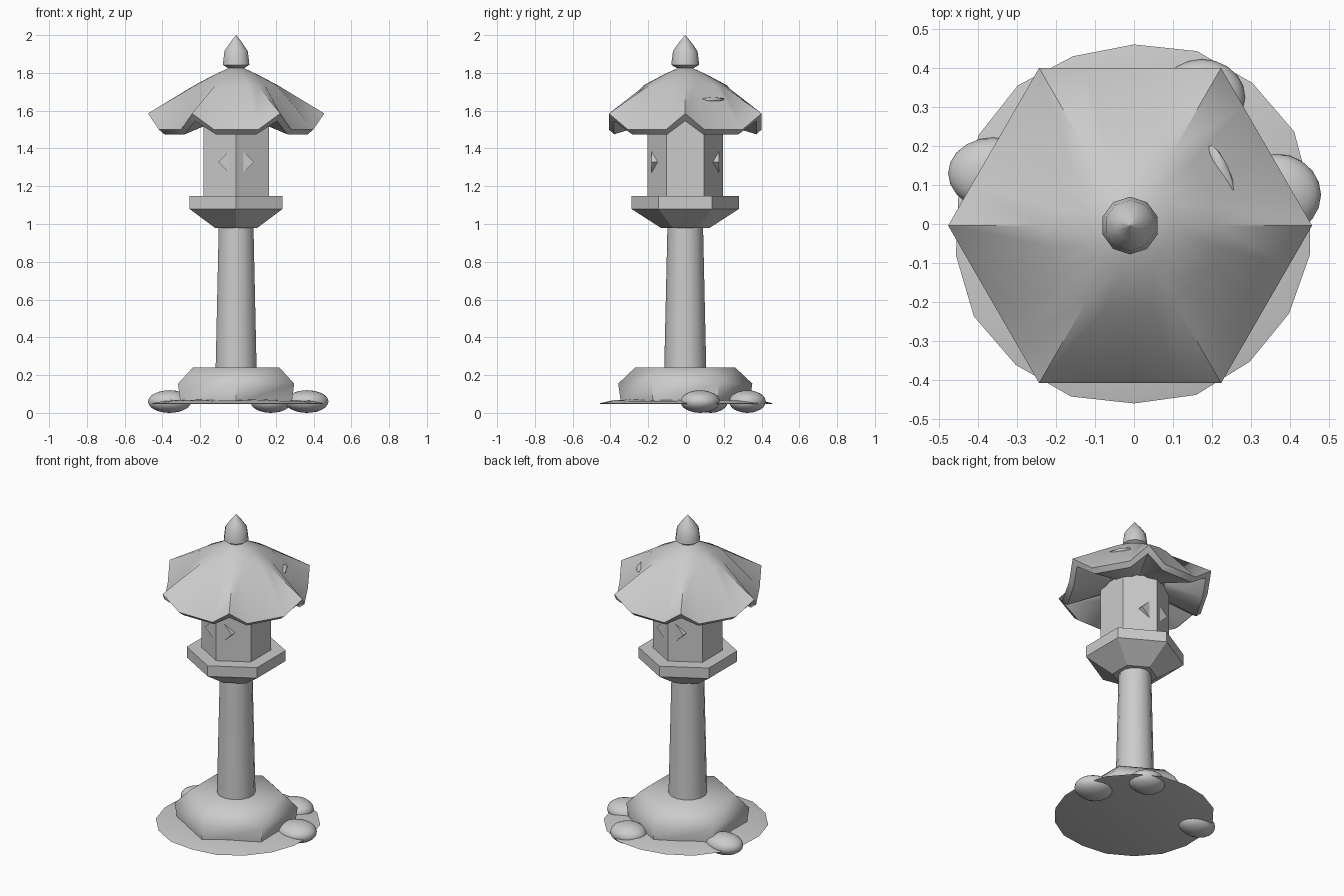
import bpy, bmesh, math, random
from mathutils import Vector

random.seed(4)
if "Cube" in bpy.data.objects:
    bpy.data.objects.remove(bpy.data.objects["Cube"])

CX, CY = -0.01, -0.004   # axis of the lantern

stone = bpy.data.materials.new("grey_stone")
stone.use_nodes = True
stone.diffuse_color = (0.6, 0.6, 0.6, 1)
stone.node_tree.nodes["Principled BSDF"].inputs["Base Color"].default_value = (0.6, 0.6, 0.6, 1)


def finish(name, bm, smooth=None, loc=(0, 0, 0)):
    bmesh.ops.recalc_face_normals(bm, faces=bm.faces)
    mesh = bpy.data.meshes.new(name)
    bm.to_mesh(mesh)
    bm.free()
    obj = bpy.data.objects.new(name, mesh)
    obj.location = loc
    bpy.context.collection.objects.link(obj)
    mesh.materials.append(stone)
    if smooth:
        bpy.ops.object.select_all(action='DESELECT')
        obj.select_set(True)
        bpy.context.view_layer.objects.active = obj
        bpy.ops.object.shade_smooth_by_angle(angle=math.radians(smooth))
    return obj


def loft(name, rings, smooth=None, loc=(CX, CY, 0)):
    """Skin a stack of equal-length rings and cap both ends."""
    bm = bmesh.new()
    loops = [[bm.verts.new(p) for p in ring] for ring in rings]
    n = len(loops[0])
    for a, b in zip(loops, loops[1:]):
        for i in range(n):
            j = (i + 1) % n
            bm.faces.new((a[i], a[j], b[j], b[i]))
    bm.faces.new(loops[0])
    bm.faces.new(loops[-1])
    return finish(name, bm, smooth, loc)


def ring(r, z, n, start=90):
    angles = [math.radians(start) + math.tau * i / n for i in range(n)]
    return [(r * math.cos(a), r * math.sin(a), z) for a in angles]


def turned(name, profile, n, smooth=None):
    return loft(name, [ring(r, z, n) for r, z in profile], smooth)


# Plinth, post, platform and lamp chamber
turned("plinth", [(0.34, 0.05), (0.355, 0.155), (0.265, 0.24)], 6, 50)
turned("post", [(0.112, 0.2), (0.094, 1.0)], 14, 40)
turned("platform", [(0.13, 0.98), (0.285, 1.08), (0.285, 1.147)], 6)
turned("lamp_chamber", [(0.2, 1.14), (0.2, 1.56)], 6)

# Diamond block whose tips show through the chamber walls
diamond = [[(0.094 * math.cos(a), y, 1.328 + 0.094 * math.sin(a))
            for a in (0, math.pi / 2, math.pi, 1.5 * math.pi)] for y in (-0.178, 0.178)]
loft("window_diamond", diamond)

# Roof: a hexagonal eave with raised corners blending into a round crown
STEPS = (0, 0.25, 0.5, 0.75)


def eave(scale, low, high):
    corners = [Vector(p) for p in ring(0.467 * scale, 0, 6, 0)]
    pts = []
    for i, c in enumerate(corners):
        for t in STEPS:
            p = c.lerp(corners[(i + 1) % 6], t)
            pts.append((p.x, p.y, high if t == 0 else low))
    return pts


def crown(r, z):
    return [(r * x / math.hypot(x, y), r * y / math.hypot(x, y), z) for x, y, _ in eave(1, 0, 0)]


loft("roof", [eave(0.4, 1.54, 1.56), eave(0.93, 1.475, 1.545), eave(1, 1.5, 1.585),
              crown(0.22, 1.735), crown(0.11, 1.793), crown(0.025, 1.832)], 35)

# Finial
turned("finial", [(0.045, 1.825), (0.074, 1.843), (0.072, 1.86), (0.065, 1.915),
                  (0.036, 1.957), (0.001, 2.0)], 10, 50)


def blob(name, loc, size, turn=0, level=3):
    bm = bmesh.new()
    bmesh.ops.create_icosphere(bm, subdivisions=level, radius=1)
    for v in bm.verts:
        v.co = Vector(c * s for c, s in zip(v.co, size))
    obj = finish(name, bm, 60, loc)
    obj.rotation_euler.z = turn
    return obj


# Chip on the roof slope
chip = blob("roof_chip", (0.222, 0.142, 1.659), (0.022, 0.075, 0.012), 0.45, 1)

# Ground patch with a ragged rim
n = 18
rim = [0.468 + random.uniform(-0.012, 0.008) for _ in range(n)]
patch = []
for k, z in ((0.97, 0.046), (1, 0.05), (0.85, 0.062), (0.4, 0.07)):
    patch.append([(x * r * k, y * r * k, z + random.uniform(0, 0.006) * (z > 0.05))
                  for (x, y, z), r in zip(ring(1, z, n), rim)])
loft("ground_patch", patch, 40, (0, 0, 0))

# Loose stones
for i, (x, y, sx, sy) in enumerate([(-0.362, 0.13, 0.115, 0.092), (0.365, 0.075, 0.115, 0.105),
                                    (0.175, 0.325, 0.11, 0.098)]):
    blob("loose_stone_%d" % (i + 1), (x, y, 0.06), (sx, sy, 0.06))
